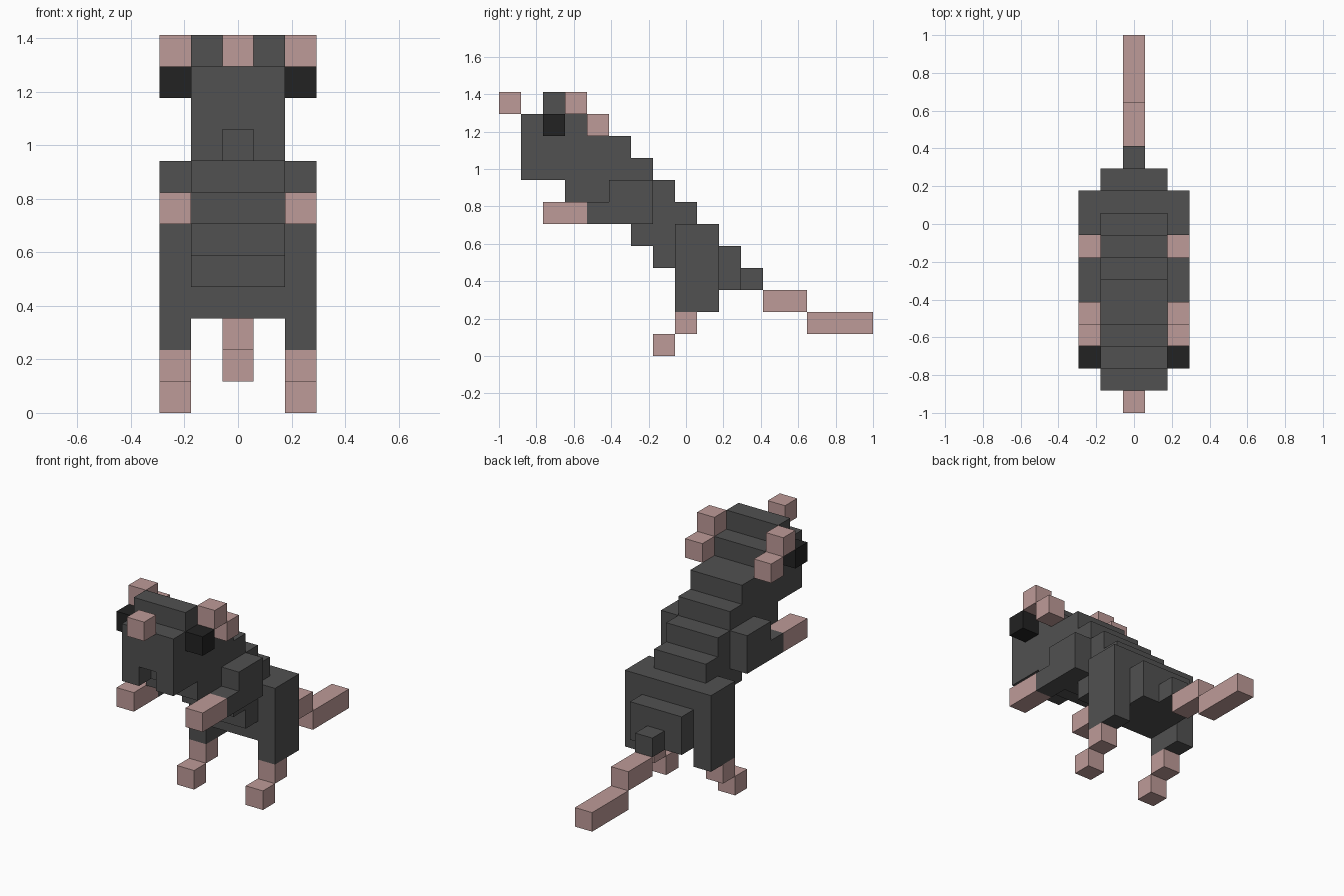
import bpy
import bmesh

cube = bpy.data.objects.get("Cube")
if cube:
    bpy.data.objects.remove(cube, do_unlink=True)

U = 2 / 17  # one block


def material(name, rgb):
    m = bpy.data.materials.new(name)
    m.use_nodes = True
    m.diffuse_color = (*rgb, 1)
    bsdf = next(n for n in m.node_tree.nodes if n.type == 'BSDF_PRINCIPLED')
    bsdf.inputs["Base Color"].default_value = (*rgb, 1)
    return m


GREY = material("grey_fur", (0.082, 0.082, 0.082))
PINK = material("pink_skin", (0.515, 0.328, 0.314))
BLACK = material("black_eye", (0.016, 0.016, 0.016))


def slab(name, rows, x0, x1, mat):
    """Extrude a stepped side profile from x0 to x1.
    Each row, bottom to top, is (z0, z1, y0, y1) in blocks."""
    front = [(y0, z) for z0, z1, y0, y1 in rows for z in (z0, z1)]
    back = [(y1, z) for z0, z1, y0, y1 in reversed(rows) for z in (z1, z0)]
    points = []
    for p in front + back:
        if p not in points:
            points.append(p)
    bm = bmesh.new()
    face = bm.faces.new([bm.verts.new((x0 * U, y * U - 1, z * U)) for y, z in points])
    side = bmesh.ops.extrude_face_region(bm, geom=[face])
    verts = [v for v in side["geom"] if isinstance(v, bmesh.types.BMVert)]
    bmesh.ops.translate(bm, verts=verts, vec=((x1 - x0) * U, 0, 0))
    bmesh.ops.recalc_face_normals(bm, faces=bm.faces)
    mesh = bpy.data.meshes.new(name)
    bm.to_mesh(mesh)
    bm.free()
    mesh.materials.append(mat)
    obj = bpy.data.objects.new(name, mesh)
    bpy.context.collection.objects.link(obj)
    return obj


def pair(name, rows, x0, x1, mat):
    slab("left_" + name, rows, x0, x1, mat)
    slab("right_" + name, rows, -x1, -x0, mat)


# Head and torso: one stepped profile
slab("body", [(3, 4, 8, 11), (4, 5, 7, 11), (5, 6, 6, 10), (6, 7, 5, 9),
              (7, 8, 3, 8), (8, 9, 2, 7), (9, 10, 1, 6), (10, 11, 1, 4),
              (11, 12, 2, 3)], -1.5, 1.5, GREY)

# Face
slab("nose", [(11, 12, 0, 1)], -0.5, 0.5, PINK)
pair("cheek", [(8, 9, 1, 2)], 0.5, 1.5, GREY)
pair("eye", [(10, 11, 2, 3)], 1.5, 2.5, BLACK)
pair("upper_ear", [(11, 12, 3, 4)], 1.5, 2.5, PINK)
pair("lower_ear", [(10, 11, 4, 5)], 1.5, 2.5, PINK)

# Arms and hands
pair("arm", [(6, 7, 4, 7), (7, 8, 5, 7)], 1.5, 2.5, GREY)
pair("hand", [(6, 7, 2, 4)], 1.5, 2.5, PINK)

# Hind legs
pair("thigh", [(2, 6, 8, 10)], 1.5, 2.5, GREY)
pair("shin", [(1, 2, 8, 9)], 1.5, 2.5, PINK)
pair("foot", [(0, 1, 7, 8)], 1.5, 2.5, PINK)

# Tail
slab("tail_root", [(3, 4, 11, 12)], -0.5, 0.5, GREY)
slab("tail_middle", [(2, 3, 12, 14)], -0.5, 0.5, PINK)
slab("tail_tip", [(1, 2, 14, 17)], -0.5, 0.5, PINK)
